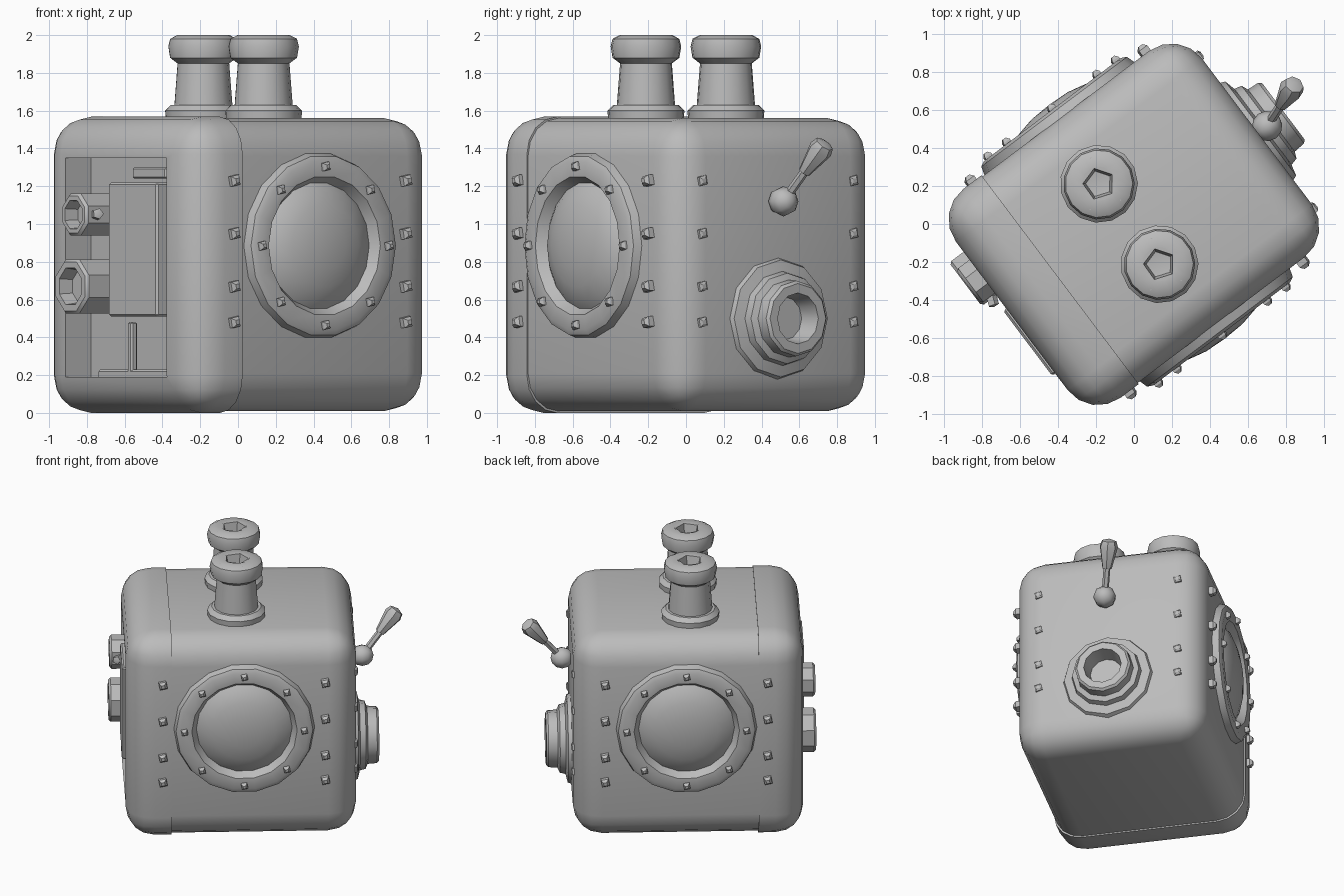
import bpy, bmesh, math
from mathutils import Vector, Matrix

if "Cube" in bpy.data.objects:
    bpy.data.objects.remove(bpy.data.objects["Cube"])

TURN = Matrix.Rotation(math.radians(37), 4, 'Z')   # whole machine stands turned
grey = bpy.data.materials.new("grey_metal")
grey.diffuse_color = (0.5, 0.5, 0.5, 1)
grey.use_nodes = True
grey.node_tree.nodes["Principled BSDF"].inputs["Base Color"].default_value = grey.diffuse_color


def finish(name, bm, angle=35):
    """Turn the bmesh into a named, shaded object."""
    bmesh.ops.recalc_face_normals(bm, faces=bm.faces)
    bm.transform(TURN)
    me = bpy.data.meshes.new(name)
    bm.to_mesh(me)
    bm.free()
    me.materials.append(grey)
    ob = bpy.data.objects.new(name, me)
    bpy.context.collection.objects.link(ob)
    shade(ob, angle)
    return ob


def shade(ob, angle=35):
    bpy.ops.object.select_all(action='DESELECT')
    ob.select_set(True)
    bpy.context.view_layer.objects.active = ob
    bpy.ops.object.shade_smooth_by_angle(angle=math.radians(angle))


def box_bm(lo, hi, bevel=0, segs=1):
    lo, hi = Vector(lo), Vector(hi)
    bm = bmesh.new()
    bmesh.ops.create_cube(bm, size=1)
    for v in bm.verts:
        v.co = Vector([(lo[i] + hi[i]) / 2 + v.co[i] * (hi[i] - lo[i]) for i in range(3)])
    if bevel:
        bmesh.ops.bevel(bm, geom=bm.edges[:], offset=bevel, segments=segs,
                        profile=0.5, affect='EDGES')
    return bm


def lathe(name, profile, segs, origin, axis=(0, 0, 1), spin=0, angle=35):
    """Revolve (radius, height) points around an axis through origin."""
    bm = bmesh.new()
    rings = []
    for r, h in profile:
        rings.append([bm.verts.new((r * math.cos(spin + 2 * math.pi * i / segs),
                                    r * math.sin(spin + 2 * math.pi * i / segs), h))
                      for i in range(segs)])
    for a, b in zip(rings, rings[1:]):
        for i in range(segs):
            j = (i + 1) % segs
            bm.faces.new((a[i], a[j], b[j], b[i]))
    bmesh.ops.remove_doubles(bm, verts=bm.verts[:], dist=1e-5)
    q = Vector(axis).normalized().to_track_quat('Z', 'Y').to_matrix().to_4x4()
    bm.transform(Matrix.Translation(origin) @ q)
    return finish(name, bm, angle)


def cut_box(bm, x, keep_positive, fill):
    """Keep one side of the plane at x."""
    res = bmesh.ops.bisect_plane(bm, geom=bm.verts[:] + bm.edges[:] + bm.faces[:],
                                 plane_co=(x, 0, 0), plane_no=(1, 0, 0),
                                 clear_inner=keep_positive, clear_outer=not keep_positive)
    if fill:
        edges = [e for e in res['geom_cut'] if isinstance(e, bmesh.types.BMEdge)]
        bmesh.ops.contextual_create(bm, geom=edges)


# main body and the slightly larger end cap
SEAM = -0.487
bm = box_bm((-0.80, -0.68, 0.01), (0.81, 0.68, 1.56), 0.2, 4)
cut_box(bm, SEAM, True, False)
finish("body", bm)
bm = box_bm((-0.805, -0.688, 0.0), (0.81, 0.688, 1.568), 0.2, 4)
cut_box(bm, SEAM, False, True)
cap = finish("end_cap", bm)

# recess in the end cap
cutter = finish("recess_cutter", box_bm((-1.0, -0.44, 0.19), (-0.635, 0.45, 1.35)))
mod = cap.modifiers.new("recess", 'BOOLEAN')
mod.object = cutter
mod.operation = 'DIFFERENCE'
mod.solver = 'EXACT'
bpy.context.view_layer.objects.active = cap
bpy.ops.object.modifier_apply(modifier="recess")
bpy.data.objects.remove(cutter)
shade(cap)

# equipment inside the recess
finish("control_box", box_bm((-0.825, -0.38, 0.51), (-0.62, 0.05, 1.22), 0.012))
finish("recess_bar", box_bm((-0.78, -0.40, 1.24), (-0.62, -0.10, 1.30), 0.01))
finish("recess_switch", box_bm((-0.72, -0.02, 0.21), (-0.68, 0.02, 0.48), 0.008))
finish("recess_ledge", box_bm((-0.72, -0.36, 0.17), (-0.62, 0.28, 0.23), 0.01))
for name, z, r, y, out in (("upper_pipe", 1.05, 0.12, 0.26, 0.27),
                           ("lower_pipe", 0.67, 0.155, 0.28, 0.275)):
    lathe(name, [(r, 0), (r, out - 0.015), (r - 0.015, out), (r * 0.68, out),
                 (r * 0.6, out - 0.08), (0, out - 0.08)], 8, (-0.625, y, z), (-1, 0, 0), math.pi / 8)
lathe("pipe_peg", [(0.03, 0), (0.03, 0.05), (0, 0.06)], 5, (-0.83, 0.15, 1.05), (-0.4, -1, 0.1))

# chimneys on top
for tag, y in (("front", -0.25), ("rear", 0.28)):
    lathe(tag + "_chimney",
          [(0, 1.54), (0.20, 1.54), (0.205, 1.60), (0.175, 1.63), (0.155, 1.63), (0.138, 1.85),
           (0.178, 1.88), (0.188, 1.94), (0.178, 1.98), (0.14, 2.0), (0.09, 2.0)],
          15, (-0.02, y, 0))
    lathe(tag + "_chimney_mouth", [(0.145, 1.998), (0.085, 1.995), (0.07, 1.93), (0, 1.92)],
          5, (-0.02, y, 0), spin=0.6)


def bolt(name, origin, axis, size=0.034, height=0.045):
    lathe(name, [(size, -0.02), (size, height * 0.55), (size * 0.45, height), (0, height)],
          4, origin, axis, math.pi / 4 + 0.2, 20)


# portholes and bolt rows on the two long sides
PZ = 0.885
for tag, s in (("front", -1), ("rear", 1)):
    face = 0.68
    axis = (0, s, 0)
    lathe(tag + "_porthole_ring",
          [(0.50, -0.02), (0.48, 0.045), (0.45, 0.06), (0.37, 0.055), (0.335, 0.0)],
          18, (0.02, s * face, PZ), axis)
    lathe(tag + "_porthole_glass",
          [(0.345, -0.005), (0.30, 0.03), (0.22, 0.062), (0.12, 0.084), (0, 0.09)],
          18, (0.02, s * face, PZ), axis)
    for i in range(8):
        a = i * math.pi / 4
        bolt(tag + "_ring_bolt", (0.02 + 0.42 * math.cos(a), s * (face + 0.05),
                                  PZ + 0.42 * math.sin(a)), axis, 0.03, 0.04)
    for x in (-0.55, 0.59):
        for z in (0.48, 0.67, 0.95, 1.23):
            bolt(tag + "_side_bolt", (x, s * (face + 0.005), z), axis, 0.038)

# low bolts on the lever side
for y in (-0.5, 0.5):
    for z in (0.48, 0.67, 0.95, 1.23):
        bolt("end_bolt", (0.805, y, z), (1, 0, 0), 0.034, 0.02)

# outlet with flange on the lever side
lathe("outlet",
      [(0.33, -0.02), (0.31, 0.03), (0.25, 0.045), (0.24, 0.085), (0.205, 0.10),
       (0.20, 0.165), (0.185, 0.18), (0.135, 0.18), (0.115, 0.06), (0, 0.06)],
      12, (0.805, 0.0, 0.5), (1, 0, 0))

# lever: ball, rod and tapered handle
base, tip = Vector((0.87, -0.01, 1.12)), Vector((1.12, 0.08, 1.43))
way = tip - base
L = way.length
lathe("lever_ball", [(0.08 * math.sin(math.pi * i / 6), -0.08 * math.cos(math.pi * i / 6))
                     for i in range(7)], 8, base, (1, 0, 0), 0, 50)
lathe("lever_rod", [(0.024, 0), (0.024, L * 0.6)], 6, base, way)
lathe("lever_handle", [(0, L * 0.5), (0.034, L * 0.5), (0.066, L * 0.88),
                       (0.052, L * 0.98), (0, L * 1.02)], 7, base, way)
